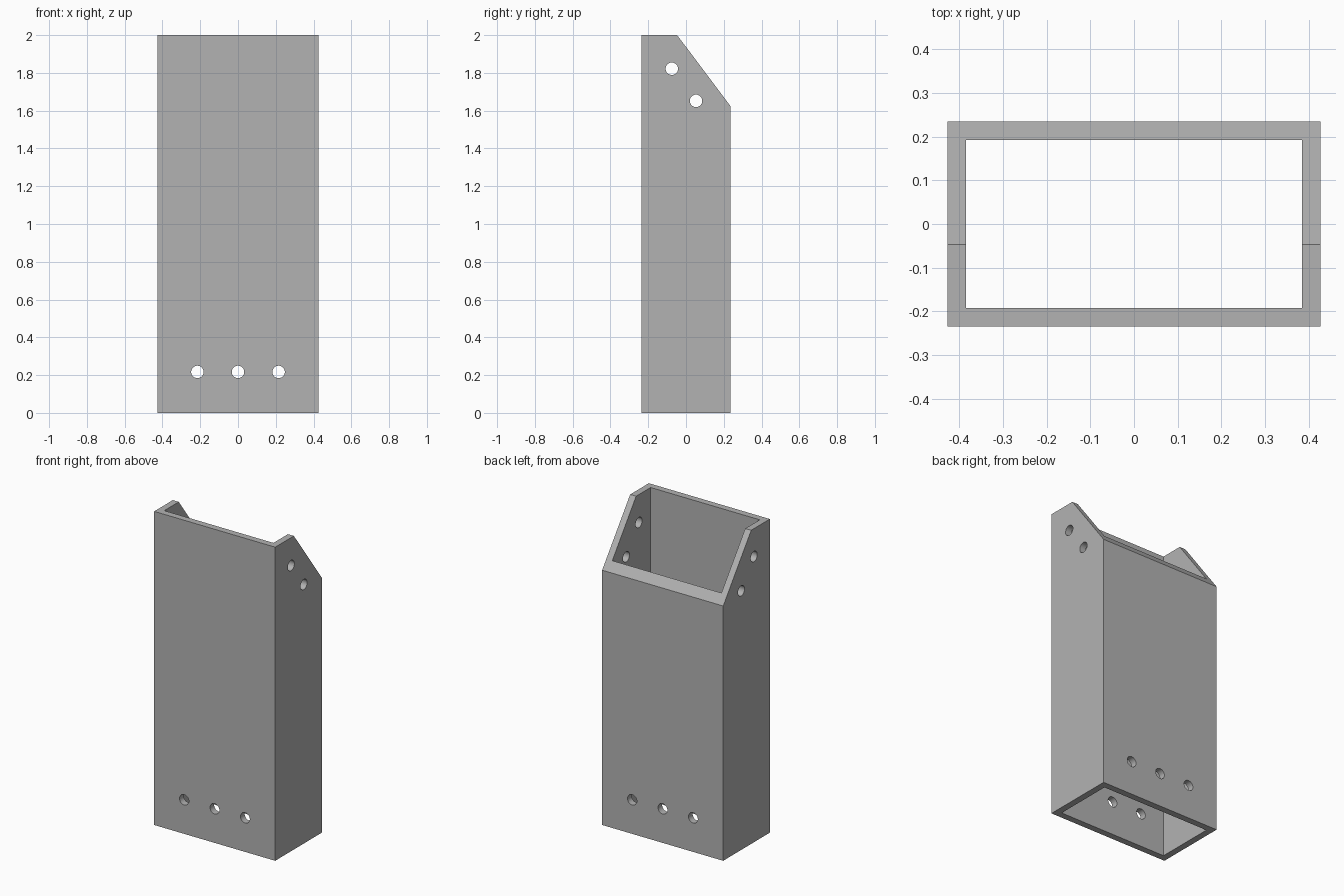
import bpy
import bmesh
from math import pi
from mathutils import Matrix, Vector

cube = bpy.data.objects.get("Cube")
if cube:
    bpy.data.objects.remove(cube)

HALF_X, HALF_Y, HEIGHT, WALL = 0.427, 0.235, 2.0, 0.042
HOLE_RADIUS = 0.033

grey = bpy.data.materials.new("plain grey")
grey.use_nodes = True
color = (0.45, 0.45, 0.45, 1)
grey.diffuse_color = color
grey.node_tree.nodes["Principled BSDF"].inputs["Base Color"].default_value = color


def add_object(name, bm):
    bmesh.ops.recalc_face_normals(bm, faces=bm.faces)
    mesh = bpy.data.meshes.new(name)
    bm.to_mesh(mesh)
    bm.free()
    mesh.materials.append(grey)
    obj = bpy.data.objects.new(name, mesh)
    bpy.context.collection.objects.link(obj)
    return obj


def side_prism(name, profile, half_width):
    """Extrude a y-z outline across x."""
    bm = bmesh.new()
    face = bm.faces.new([bm.verts.new((-half_width, y, z)) for y, z in profile])
    extruded = bmesh.ops.extrude_face_region(bm, geom=[face])["geom"]
    verts = [v for v in extruded if isinstance(v, bmesh.types.BMVert)]
    bmesh.ops.translate(bm, verts=verts, vec=Vector((2 * half_width, 0, 0)))
    return add_object(name, bm)


def drill(name, center, axis):
    """Round cutter running right through the tube."""
    bm = bmesh.new()
    turn = Matrix.Rotation(pi / 2, 4, "Y" if axis == "X" else "X")
    bmesh.ops.create_cone(bm, cap_ends=True, segments=32, radius1=HOLE_RADIUS,
                          radius2=HOLE_RADIUS, depth=1.4,
                          matrix=Matrix.Translation(center) @ turn)
    return add_object(name, bm)


# Rectangular tube body with its sloping back corner
tube = side_prism("tube_body", [(-HALF_Y, 0), (HALF_Y, 0), (HALF_Y, 1.625),
                                (-0.047, HEIGHT), (-HALF_Y, HEIGHT)], HALF_X)

# Inner cavity, open at both ends
inner = HALF_Y - WALL
cutters = [side_prism("cavity_cutter", [(-inner, -0.1), (inner, -0.1),
                                        (inner, 2.1), (-inner, 2.1)], HALF_X - WALL)]

# Three bolt holes from front to back, two from side to side
for x in (-0.215, 0, 0.215):
    cutters.append(drill("front_hole_cutter", (x, 0, 0.217), "Y"))
for y, z in ((-0.075, 1.822), (0.053, 1.652)):
    cutters.append(drill("side_hole_cutter", (0, y, z), "X"))

for cutter in cutters:
    cut = tube.modifiers.new(cutter.name, "BOOLEAN")
    cut.operation = "DIFFERENCE"
    cut.solver = "EXACT"
    cut.object = cutter

# Apply the cuts and discard the cutters
bpy.context.view_layer.objects.active = tube
tube.select_set(True)
for name in [m.name for m in tube.modifiers]:
    bpy.ops.object.modifier_apply(modifier=name)
for cutter in cutters:
    bpy.data.objects.remove(cutter)
bpy.ops.object.shade_smooth_by_angle(angle=pi / 6)
